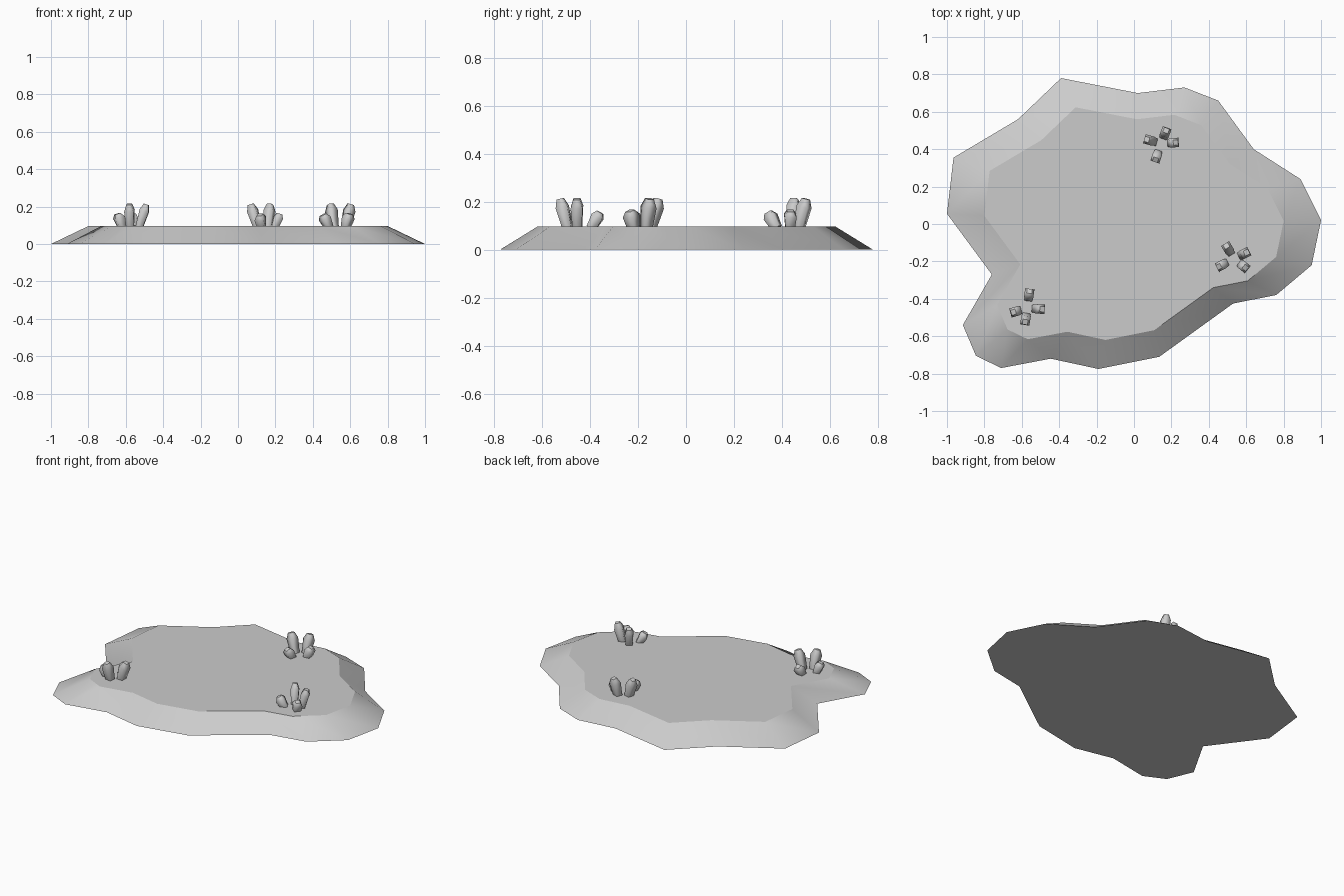
import bpy, bmesh, math
from mathutils import Vector, Matrix

if "Cube" in bpy.data.objects:
    bpy.data.objects.remove(bpy.data.objects["Cube"])

TOP = 0.096

# Irregular outline of the slab, counted clockwise
OUTLINE = [(-.39, .78), (.02, .70), (.27, .73), (.45, .66), (.64, .40),
           (.89, .24), (1.0, .02), (.95, -.22), (.76, -.38), (.53, -.425),
           (.135, -.71), (-.19, -.775), (-.445, -.72), (-.71, -.77),
           (-.845, -.705), (-.915, -.54), (-.76, -.27), (-1.0, .055),
           (-.965, .355), (-.62, .56)]


def finish(name, bm):
    bmesh.ops.recalc_face_normals(bm, faces=bm.faces)
    mesh = bpy.data.meshes.new(name)
    bm.to_mesh(mesh)
    bm.free()
    obj = bpy.data.objects.new(name, mesh)
    bpy.context.collection.objects.link(obj)
    return obj


def loft(bm, rings):
    """Bridge rings of points; sides smooth, end caps flat."""
    rows = [[bm.verts.new(p) for p in ring] for ring in rings]
    n = len(rows[0])
    for a, b in zip(rows, rows[1:]):
        for i in range(n):
            j = (i + 1) % n
            bm.faces.new((a[i], a[j], b[j], b[i])).smooth = True
    bm.faces.new(rows[0])
    bm.faces.new(rows[-1])


# Rock slab: outline pulled in to 80 percent at the top
bm = bmesh.new()
loft(bm, [[(x * s, y * s, z) for x, y in OUTLINE]
          for s, z in ((1, 0), (.8, TOP))])
finish("rock_slab", bm)


def add_crystal(bm, centre, angle, r_base, r_top, height):
    """Four-sided shard leaning outward, widening and then tapering to a blunt tip."""
    out = Vector((math.cos(angle), math.sin(angle), 0))
    base = Vector((*centre, TOP - .006)) + out * r_base
    axis = out * (r_top - r_base) + Vector((0, 0, height + .006))
    side = Vector((-out.y, out.x, 0))
    front = side.cross(axis.normalized())
    rings = []
    for t, h in ((0, .019), (.72, .025), (1, .014)):
        c = base + axis * t
        rings.append([c + front * h * u + side * h * v
                      for u, v in ((1, 1), (1, -1), (-1, -1), (-1, 1))])
    loft(bm, rings)


# Shards in one cluster: direction, base radius, tip radius, height
SHARDS = [(83, .055, .092, .060), (196, .052, .078, .066),
          (261, .045, .075, .116), (356, .042, .080, .116)]

# Three crystal clusters, the same group turned
for i, (centre, turn) in enumerate([((-.57, -.45), 0), ((.535, -.185), 125),
                                    ((.145, .43), 168)]):
    bm = bmesh.new()
    for a, r0, r1, h in SHARDS:
        add_crystal(bm, centre, math.radians(a + turn), r0, r1, h)
    finish(f"crystal_cluster_{i + 1}", bm)
